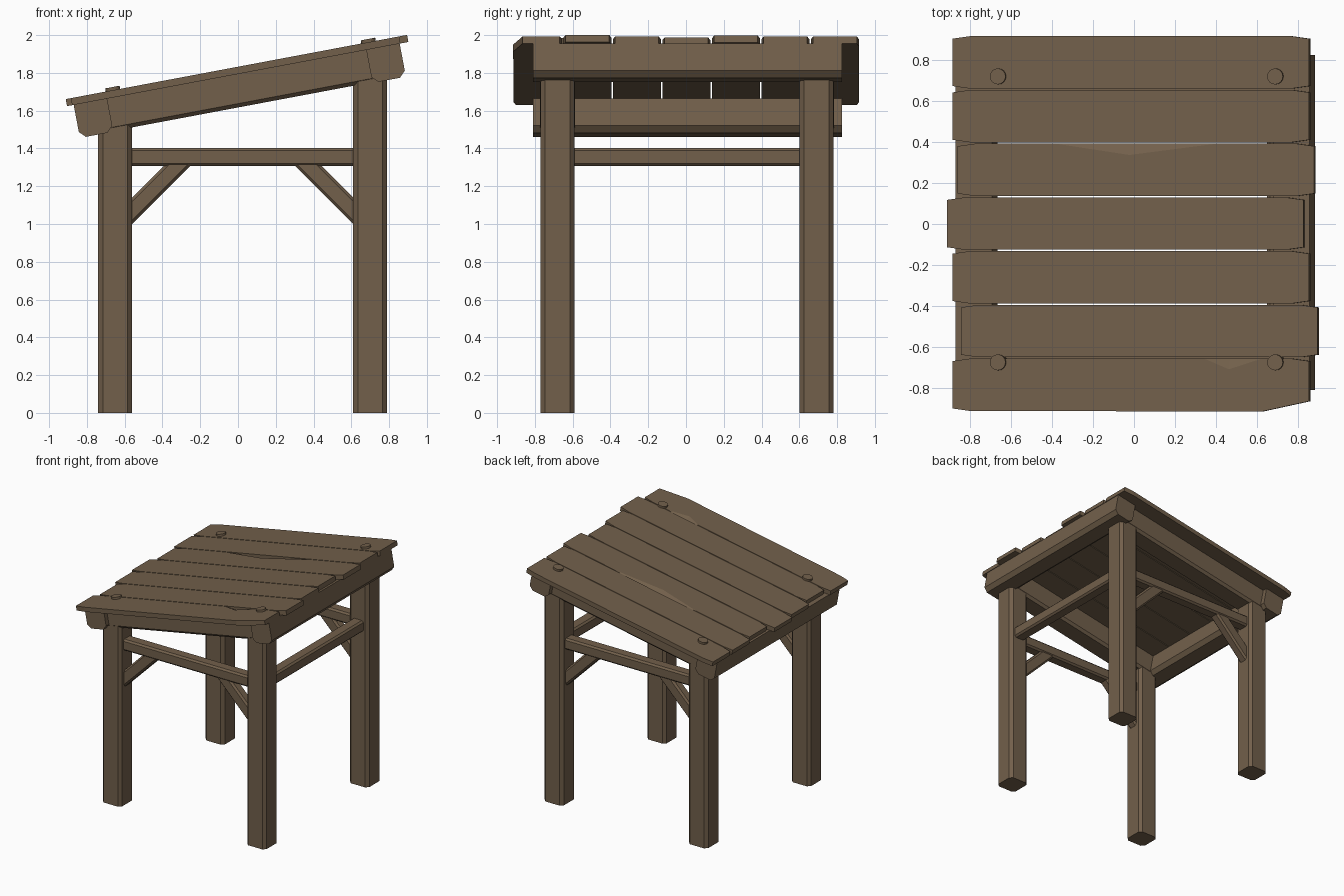
import bpy, bmesh, math
from mathutils import Matrix, Vector

cube = bpy.data.objects.get("Cube")
if cube:
    bpy.data.objects.remove(cube)

wood = bpy.data.materials.new("brown_wood")
wood.use_nodes = True
WOOD = (0.168, 0.116, 0.070, 1)
wood.diffuse_color = WOOD
bsdf = wood.node_tree.nodes["Principled BSDF"]
bsdf.inputs["Base Color"].default_value = WOOD
bsdf.inputs["Roughness"].default_value = 0.9

# Tilted frame of the roof: its underside is local z = 0
PITCH = math.atan(0.188)
COS = math.cos(PITCH)
ROOF = Matrix.Translation((0, 0, 1.794)) @ Matrix.Rotation(-PITCH, 4, "Y")
FLAT = Matrix.Identity(4)


def finish(name, bm, matrix=FLAT):
    bmesh.ops.recalc_face_normals(bm, faces=bm.faces)
    mesh = bpy.data.meshes.new(name)
    bm.to_mesh(mesh)
    bm.free()
    mesh.materials.append(wood)
    obj = bpy.data.objects.new(name, mesh)
    obj.matrix_world = matrix
    bpy.context.collection.objects.link(obj)
    return obj


def timber(name, start, end, width, height, cut, matrix=FLAT, side=None, top_cut=True):
    """Straight timber with chamfered long edges; width runs along side."""
    start, end = Vector(start), Vector(end)
    along = (end - start).normalized()
    side = Vector(side)
    up = along.cross(side)
    if up.z < 0:
        up = -up
    w, h = width / 2, height / 2
    section = [(-w, cut - h), (cut - w, -h), (w - cut, -h), (w, cut - h)]
    if top_cut:
        section += [(w, h - cut), (w - cut, h), (cut - w, h), (-w, h - cut)]
    else:
        section += [(w, h), (-w, h)]
    bm = bmesh.new()
    rings = [[bm.verts.new(p + side * a + up * b) for a, b in section] for p in (start, end)]
    for ring in rings:
        bm.faces.new(ring)
    n = len(section)
    for i in range(n):
        j = (i + 1) % n
        bm.faces.new((rings[0][i], rings[0][j], rings[1][j], rings[1][i]))
    return finish(name, bm, matrix)


def plank(name, x0, x1, y0, y1, chip=None, split=None):
    """Roof board with nicked corners, an optional broken corner and a split on its back edge."""
    u0, u1, thick = (x0 + 0.007) / COS, x1 / COS, 0.038
    nick, inset = 0.085, 0.012
    outline = [(u0, y0 + inset), (u0 + nick, y0)]
    outline += chip or [(u1 - nick, y0), (u1, y0 + inset)]
    outline += [(u1, y1 - inset), (u1 - nick, y1)]
    first = len(outline)
    if split:
        outline += [(x / COS, y1) for x in split[:3]]
    outline += [(u0 + nick, y1), (u0, y1 - inset)]
    bm = bmesh.new()
    low = [bm.verts.new((x, y, 0)) for x, y in outline]
    top = [bm.verts.new((x, y, thick)) for x, y in outline]
    bm.faces.new(low)
    for i in range(len(low)):
        j = (i + 1) % len(low)
        bm.faces.new((low[i], low[j], top[j], top[i]))
    surface = list(top)
    if split:
        a, mid, b = top[first:first + 3]
        mid.co.z = thick * 0.25
        tip = bm.verts.new((split[1] / COS, y1 - split[3], thick))
        bm.faces.new((a, mid, tip))
        bm.faces.new((mid, b, tip))
        surface[first + 1] = tip
    bm.faces.new(surface)
    return finish(name, bm, ROOF)


# Posts
LEFT_X, RIGHT_X = -0.65, 0.70
FRONT_Y, BACK_Y = -0.68, 0.692
for yname, y in (("front", FRONT_Y), ("back", BACK_Y)):
    for xname, x, top in (("low", LEFT_X, 1.6), ("high", RIGHT_X, 1.84)):
        timber(f"{yname}_{xname}_post", (x, y, 0), (x, y, top), 0.18, 0.18, 0.024, side=(1, 0, 0))

    # Rafter, rail and diagonal braces of each frame
    timber(f"{yname}_rafter", (-0.77, y, -0.087), (0.8, y, -0.087), 0.184, 0.174, 0.02,
           ROOF, side=(0, 1, 0), top_cut=False)
    timber(f"{yname}_rail", (LEFT_X, y, 1.355), (RIGHT_X, y, 1.355), 0.1, 0.095, 0.014, side=(0, 1, 0))
    middle = (LEFT_X + RIGHT_X) / 2
    for xname, s in (("low", -1), ("high", 1)):
        timber(f"{yname}_{xname}_brace", (middle + s * 0.645, y, 1.01), (middle + s * 0.30, y, 1.355),
               0.085, 0.099, 0.014, side=(0, 1, 0))

# Rail on the high side
timber("high_side_rail", (RIGHT_X, FRONT_Y, 1.355), (RIGHT_X, BACK_Y, 1.355),
       0.1, 0.095, 0.014, side=(1, 0, 0))

# Cross beams under the board ends
for name, u in (("low_beam", -0.795), ("high_beam", 0.781)):
    timber(name, (u, -0.81, -0.089), (u, 0.825, -0.089), 0.18, 0.178, 0.032,
           ROOF, side=(1, 0, 0), top_cut=False)

# Roof boards, front to back, each slid a little along the slope
slides = [0, 0.042, 0, -0.027, 0.025, 0, 0]
pitch_y = 1.835 / 7
for i, slide in enumerate(slides):
    y0 = -0.915 + i * pitch_y
    chip = [(0.63 / COS, y0), (0.86 / COS, y0 + 0.05)] if i == 0 else None
    split = {0: (0.63, 0.47, 0.35, 0.052), 4: (0.41, -0.015, -0.375, 0.055)}.get(i)
    plank(f"roof_board_{i + 1}", -0.885 + slide, 0.86 + slide, y0 + 0.003, y0 + pitch_y - 0.004, chip, split)

# Round pegs
for yname, y in (("front", -0.675), ("back", 0.72)):
    for xname, x in (("low", -0.655), ("high", 0.698)):
        bm = bmesh.new()
        bmesh.ops.create_cone(bm, cap_ends=True, segments=16, radius1=0.039, radius2=0.039, depth=0.06,
                              matrix=Matrix.Translation((x / COS, y, 0.025)))
        finish(f"{yname}_{xname}_peg", bm, ROOF)
